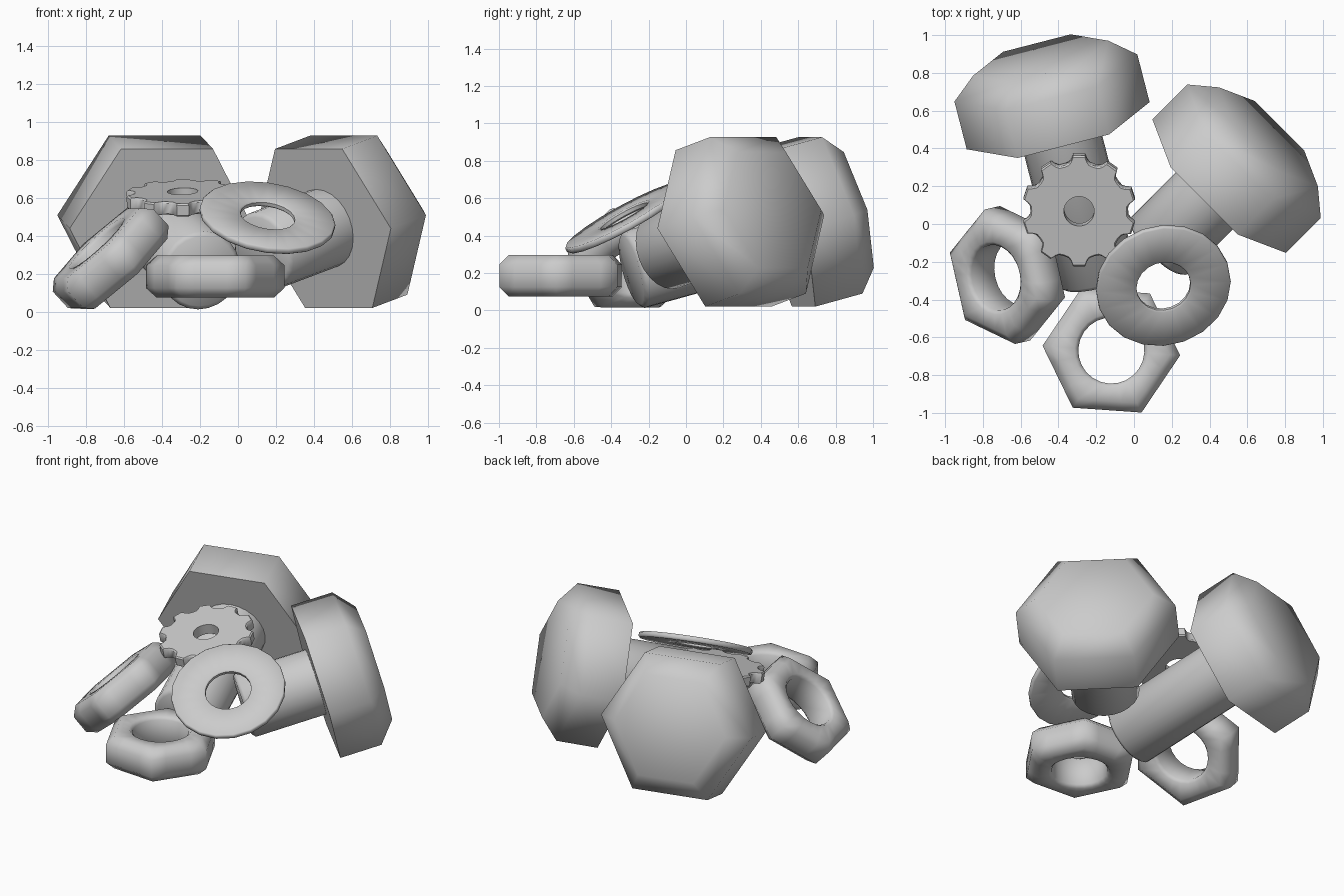
import bpy, bmesh
from math import sin, cos, pi, radians
from mathutils import Matrix, Vector

if "Cube" in bpy.data.objects:
    bpy.data.objects.remove(bpy.data.objects["Cube"])


def ring(r, z, n=24, sides=None):
    """Loop of n points: a circle, or a regular polygon when sides is given."""
    pts = []
    for i in range(n):
        a = 2 * pi * i / n
        k = r
        if sides:
            h = pi / sides
            k = r * cos(h) / cos((a % (2 * h)) - h)
        pts.append((k * cos(a), k * sin(a), z))
    return pts


def frame(centre, normal, x_dir):
    """Placement matrix with local z along normal and local x near x_dir."""
    z = Vector(normal).normalized()
    y = z.cross(Vector(x_dir)).normalized()
    x = y.cross(z)
    m = Matrix((x, y, z)).transposed().to_4x4()
    m.translation = centre
    return m


def loft(name, rings, matrix, hollow=False, angle=65):
    """Skin a list of loops; capped at both ends, or closed round a hole."""
    bm = bmesh.new()
    loops = [[bm.verts.new(p) for p in r] for r in rings]
    n = len(loops[0])
    pairs = list(zip(loops, loops[1:]))
    if hollow:
        pairs.append((loops[-1], loops[0]))
    else:
        bm.faces.new(loops[0])
        bm.faces.new(loops[-1])
    for a, b in pairs:
        for i in range(n):
            j = (i + 1) % n
            bm.faces.new((a[i], a[j], b[j], b[i]))
    bmesh.ops.recalc_face_normals(bm, faces=bm.faces)
    me = bpy.data.meshes.new(name)
    bm.to_mesh(me)
    bm.free()
    ob = bpy.data.objects.new(name, me)
    bpy.context.collection.objects.link(ob)
    ob.matrix_world = matrix
    bpy.ops.object.select_all(action='DESELECT')
    ob.select_set(True)
    bpy.context.view_layer.objects.active = ob
    bpy.ops.object.shade_smooth_by_angle(angle=radians(angle))
    return ob


def bolt(name, centre, h, length):
    """Hex bolt lying on its head, the shank sloping down to the middle."""
    t = radians(15)
    d = Vector((h[0], h[1], 0)).normalized()
    axis = d * cos(t) + Vector((0, 0, sin(t)))
    m = frame(centre, axis, (d.y, -d.x, 0))
    loft(name + "_head", [ring(.5, -.16, 6), ring(.5, .11, 6), ring(.37, .222, 6)], m)
    loft(name + "_shank", [ring(.19, -length), ring(.213, -length + .02),
                           ring(.213, -.15)], m)


def nut(name, centre, normal, x_dir):
    """Hex nut chamfered on both faces, with a rounded bore."""
    t = .11
    loft(name, [ring(.175, -t + .02), ring(.195, -t),
                ring(.31, -t, 24, 6), ring(.365, -t + .05, 24, 6),
                ring(.365, t - .05, 24, 6), ring(.31, t, 24, 6),
                ring(.195, t), ring(.175, t - .02)],
         frame(centre, normal, x_dir), hollow=True)


# bolts
bolt("right_bolt", (.56, .31, .48), (.707, .707), .64)
bolt("back_bolt", (-.44, .67, .48), (-.25, .97), 1.03)

# nuts: one leaning, one lying flat
nut("leaning_nut", (-.67, -.27, .28), (-.67, -.15, .73), (.22, -.97, 0))
nut("flat_nut", (-.12, -.67, .185), (0, 0, 1), (1, -.07, 0))

# plain washer
loft("washer", [ring(.145, -.01, 20), ring(.155, -.018, 20), ring(.352, -.018, 20),
                ring(.36, -.01, 20), ring(.36, .01, 20), ring(.352, .018, 20),
                ring(.155, .018, 20), ring(.145, .01, 20)],
     frame((.155, -.325, .495), (.147, -.477, .867), (1, 0, 0)), hollow=True, angle=50)

# toothed washer: ten-tooth outline around a small bore
TOOTH = [(-18, .258), (-12, .262), (-9, .275), (-6, .302), (6, .302), (9, .275), (12, .262)]


def teeth(z, inset=0):
    return [((r - inset) * cos(a), (r - inset) * sin(a), z)
            for k in range(10) for d, r in TOOTH
            for a in [radians(18 + 36 * k + d)]]


n = len(TOOTH) * 10
start = radians(0)
loft("toothed_washer", [ring(.08, -.035, n), teeth(-.035, .008), teeth(-.027),
                        teeth(.027), teeth(.035, .008), ring(.08, .035, n)],
     frame((-.29, .075, .6), (-.03, -.22, .97), (1, 0, 0)), hollow=True, angle=40)
